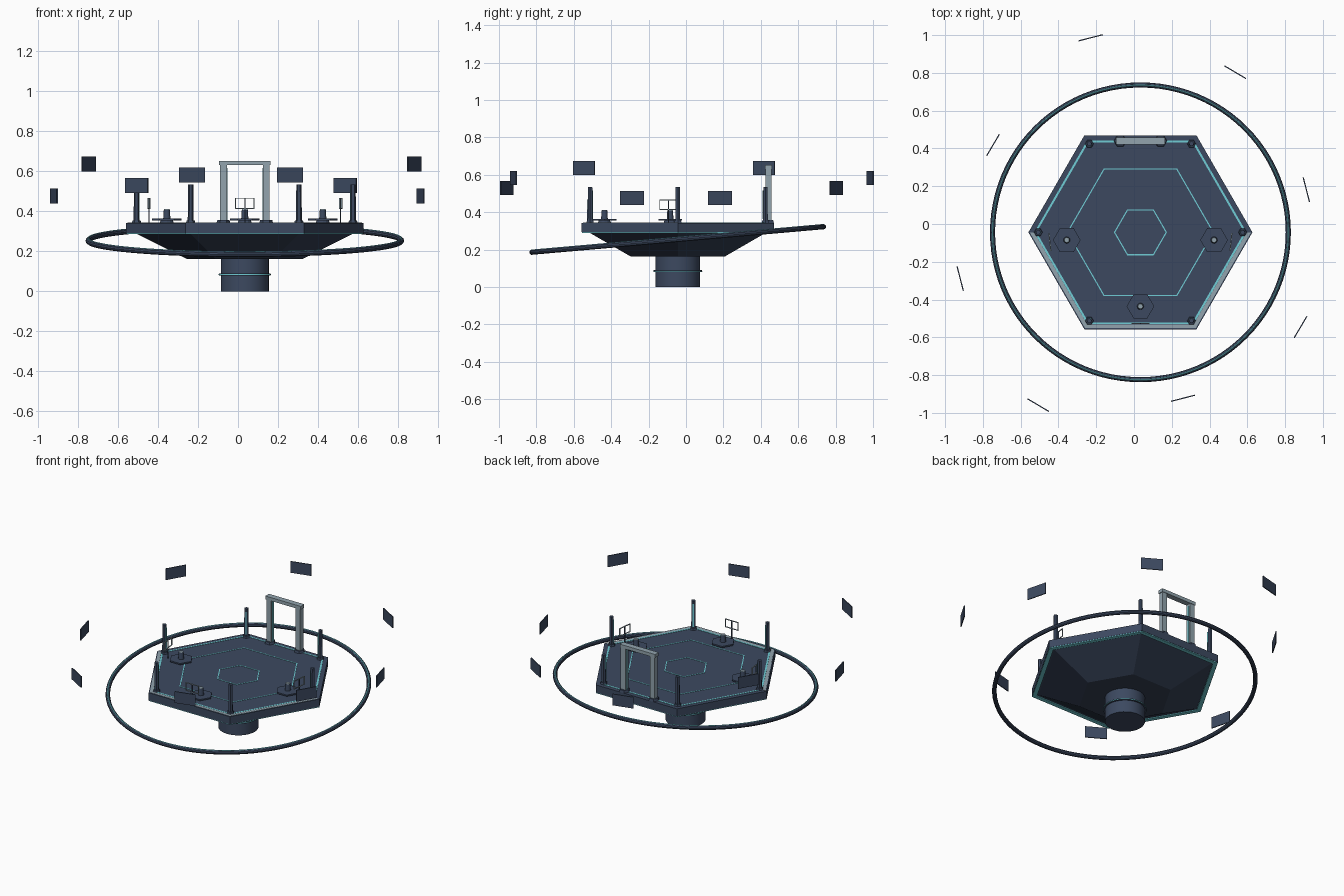
import bpy, bmesh, math
from mathutils import Matrix, Vector

if "Cube" in bpy.data.objects:
    bpy.data.objects.remove(bpy.data.objects["Cube"])

CX, CY = 0.034, -0.044          # centre of the platform
DECK = 0.343
C30 = math.cos(math.pi / 6)


def material(name, r, g, b):
    lin = lambda v: ((v / 255 + 0.055) / 1.055) ** 2.4 if v > 10 else v / 255 / 12.92
    m = bpy.data.materials.new(name)
    m.diffuse_color = (lin(r), lin(g), lin(b), 1)
    m.use_nodes = True
    m.node_tree.nodes["Principled BSDF"].inputs["Base Color"].default_value = m.diffuse_color
    return m


NAVY = material("navy metal", 60, 73, 96)
DARK = material("dark hull", 52, 63, 84)
TEAL = material("teal glow", 112, 205, 214)
GREY = material("pale grey metal", 146, 164, 174)


def finish(name, bm, mat, smooth=False):
    me = bpy.data.meshes.new(name)
    bmesh.ops.recalc_face_normals(bm, faces=bm.faces)
    bm.to_mesh(me)
    bm.free()
    ob = bpy.data.objects.new(name, me)
    bpy.context.collection.objects.link(ob)
    me.materials.append(mat)
    if smooth:
        bpy.context.view_layer.objects.active = ob
        ob.select_set(True)
        bpy.ops.object.shade_smooth_by_angle(angle=math.radians(35))
        ob.select_set(False)
    return ob


def prism(name, x, y, z0, z1, r0, r1, mat, sides=6, smooth=False):
    """Cone or prism with a corner on +x, placed relative to the platform centre."""
    bm = bmesh.new()
    bmesh.ops.create_cone(bm, cap_ends=True, segments=sides, radius1=r0, radius2=r1, depth=z1 - z0)
    v = max(bm.verts, key=lambda p: p.co.x)
    bmesh.ops.rotate(bm, verts=bm.verts, matrix=Matrix.Rotation(-math.atan2(v.co.y, v.co.x), 3, 'Z'))
    bmesh.ops.translate(bm, verts=bm.verts, vec=(CX + x, CY + y, (z0 + z1) / 2))
    return finish(name, bm, mat, smooth)


def box(name, size, loc, mat, ang=0.0):
    """Box whose local x points outward along ang."""
    bm = bmesh.new()
    bmesh.ops.create_cube(bm, size=1)
    bmesh.ops.scale(bm, verts=bm.verts, vec=size)
    bmesh.ops.rotate(bm, verts=bm.verts, matrix=Matrix.Rotation(ang, 3, 'Z'))
    bmesh.ops.translate(bm, verts=bm.verts, vec=(CX + loc[0], CY + loc[1], loc[2]))
    return finish(name, bm, mat)


def hex_band(name, r_in, r_out, z0, z1, mat, edges=range(6)):
    """Flat hexagonal band, or only some of its edges."""
    bm = bmesh.new()
    for k in edges:
        ring = []
        for z in (z0, z1):
            for r, i in ((r_in, k), (r_out, k), (r_out, k + 1), (r_in, k + 1)):
                a = i * math.pi / 3
                ring.append(bm.verts.new((CX + r * math.cos(a), CY + r * math.sin(a), z)))
        lo, hi = ring[:4], ring[4:]
        bm.faces.new(hi)
        bm.faces.new(lo[::-1])
        for i in (0, 2):
            bm.faces.new((lo[i], lo[i + 1], hi[i + 1], hi[i]))
        bm.faces.new((lo[1], lo[2], hi[2], hi[1]))
        bm.faces.new((lo[3], lo[0], hi[0], hi[3]))
    return finish(name, bm, mat)


def polar(r, a):
    return r * math.cos(a), r * math.sin(a)


# Platform, hull and column
prism("deck_slab", 0, 0, 0.293, DECK, 0.593, 0.593, NAVY)
prism("lower_hull", 0, 0, 0.163, 0.293, 0.29, 0.55, DARK)
hex_band("slab_glow_line", 0.56, 0.591, 0.288, 0.2935, TEAL)
prism("support_column", 0, 0, 0, 0.17, 0.12, 0.12, NAVY, 32, True)
prism("column_collar", 0, 0, 0.08, 0.09, 0.129, 0.129, NAVY, 32, True)
prism("column_glow_line", 0, 0, 0.083, 0.087, 0.131, 0.131, TEAL, 32, True)

# Deck inlays
for name, r, w in (("inner_deck_line", 0.137, 0.007), ("outer_deck_line", 0.386, 0.007),
                   ("edge_deck_line", 0.556, 0.012)):
    hex_band(name, r - w / 2, r + w / 2, DECK - 0.002, DECK + 0.002, TEAL)
hex_band("front_edge_trim", 0.563, 0.586, DECK - 0.002, DECK + 0.0015, GREY, (3, 4, 5))

# Tilted ring with a glowing line on its top
tilt = Matrix.Translation((CX, CY, 0.2535)) @ Matrix.Rotation(math.radians(5), 4, 'X')
for name, minor, lift, mat in (("orbit_ring", 0.0135, 0, NAVY), ("orbit_ring_glow", 0.004, 0.0115, TEAL)):
    bm = bmesh.new()
    n, m = 96, 10
    vs = []
    for i in range(n):
        a = 2 * math.pi * i / n
        for j in range(m):
            b = 2 * math.pi * j / m
            r = 0.783 + minor * math.cos(b)
            vs.append(bm.verts.new(tilt @ Vector((*polar(r, a), lift + minor * math.sin(b)))))
    for i in range(n):
        for j in range(m):
            i2, j2 = (i + 1) % n, (j + 1) % m
            bm.faces.new((vs[i * m + j], vs[i2 * m + j], vs[i2 * m + j2], vs[i * m + j2]))
    finish(name, bm, mat, True)

# Corner posts with glow strips facing inward
for k in range(6):
    a = k * math.pi / 3
    x, y = polar(0.541, a)
    prism(f"corner_post_{k}", x, y, DECK, 0.534, 0.015, 0.013, NAVY)
    prism(f"post_foot_{k}", x, y, DECK, DECK + 0.012, 0.023, 0.02, NAVY)
    x, y = polar(0.5275, a)
    box(f"post_glow_{k}", (0.004, 0.007, 0.15), (x, y, 0.44), TEAL, a)

# Gateway at the back
for s in (-1, 1):
    prism(f"gate_foot_{s}", s * 0.107, 0.484, DECK, DECK + 0.015, 0.034, 0.03, NAVY)
    box(f"gate_leg_{s}", (0.034, 0.032, 0.29), (s * 0.107, 0.484, DECK + 0.145), GREY)
    box(f"gate_glow_{s}", (0.003, 0.01, 0.26), (s * 0.089, 0.484, DECK + 0.145), TEAL)
box("gate_lintel", (0.258, 0.037, 0.022), (0, 0.484, 0.642), GREY)

# Consoles: table, stub and open screen frame
for k, deg in enumerate((186, 270, 354)):
    a = math.radians(deg)
    x, y = polar(0.392, a)
    prism(f"console_stem_{k}", x, y, DECK, 0.356, 0.035, 0.03, NAVY, 12)
    prism(f"console_table_{k}", x, y, 0.355, 0.364, 0.073, 0.073, NAVY)
    prism(f"console_stub_{k}", x, y, 0.364, 0.408, 0.018, 0.015, NAVY, 12, True)
    prism(f"console_cap_{k}", x, y, 0.408, 0.411, 0.015, 0.013, GREY, 12)
    x, y = polar(0.482, a)
    tx, ty = -math.sin(a), math.cos(a)
    box(f"screen_pole_{k}", (0.005, 0.005, 0.125), (x, y, DECK + 0.0625), NAVY, a)
    for s in (-1, 1):
        box(f"screen_side_{k}_{s}", (0.006, 0.004, 0.055),
            (x + s * 0.046 * tx, y + s * 0.046 * ty, 0.44), GREY, a)
        box(f"screen_rail_{k}_{s}", (0.006, 0.096, 0.004), (x, y, 0.44 + s * 0.0255), GREY, a)

# Floating panels circling the platform
for k in range(8):
    a = math.radians(14.4 + 45 * k)
    x, y = polar(0.907 + 0.078 * (k % 3), a)
    box(f"floating_panel_{k}", (0.006, 0.133, 0.075), (x, y, 0.476 + 0.0535 * (k % 4)), NAVY, a)
